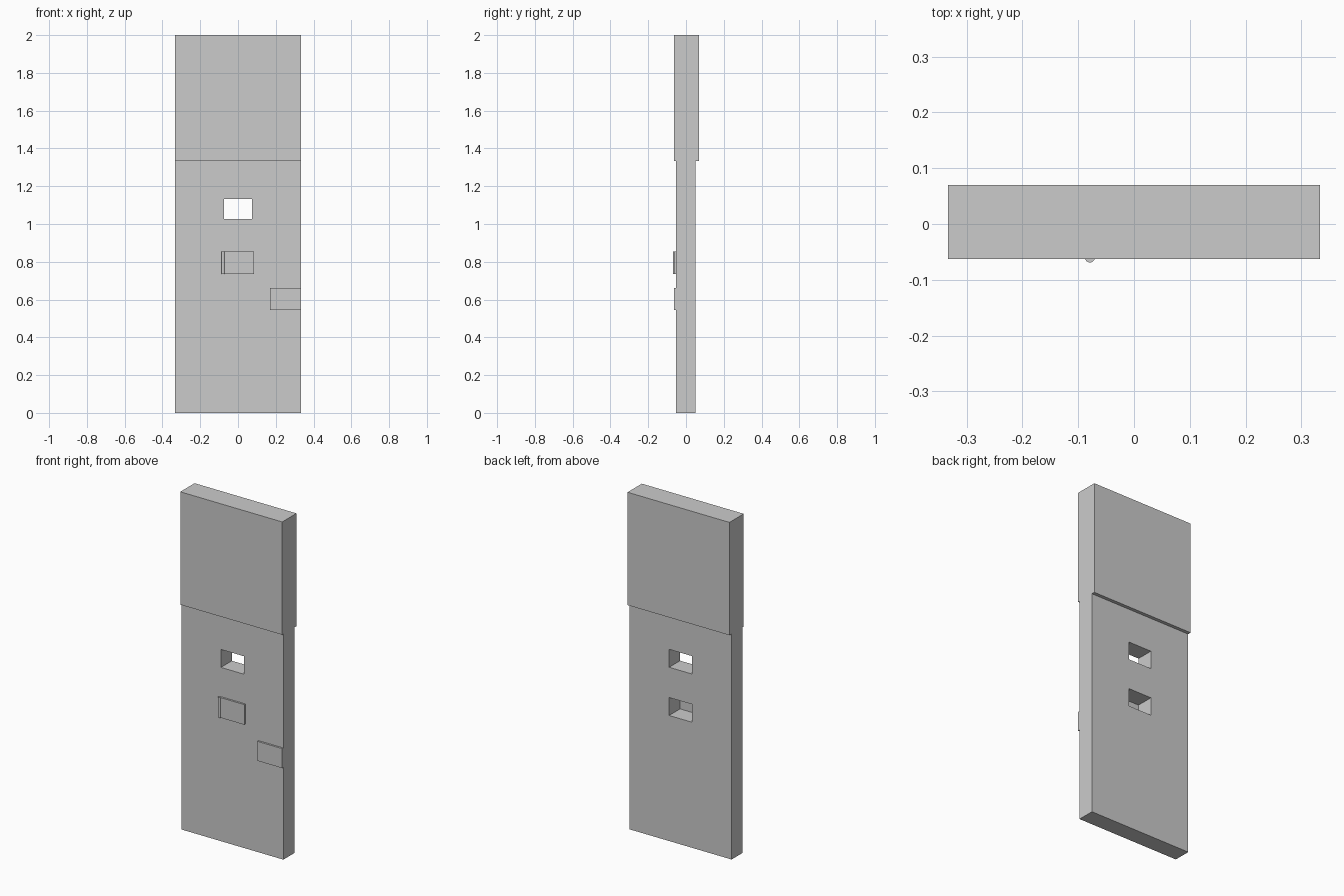
import bpy

if "Cube" in bpy.data.objects:
    bpy.data.objects.remove(bpy.data.objects["Cube"])


def box(name, x, y, z):
    """Axis-aligned box from (min, max) ranges."""
    bpy.ops.mesh.primitive_cube_add(size=1, location=[sum(r) / 2 for r in (x, y, z)])
    ob = bpy.context.object
    ob.name = name
    ob.scale = [r[1] - r[0] for r in (x, y, z)]
    bpy.ops.object.transform_apply(location=False, rotation=False, scale=True)
    return ob


def cut(target, cutter):
    mod = target.modifiers.new("opening", 'BOOLEAN')
    mod.operation = 'DIFFERENCE'
    mod.solver = 'EXACT'
    mod.object = cutter
    bpy.context.view_layer.objects.active = target
    bpy.ops.object.modifier_apply(modifier=mod.name)
    bpy.data.objects.remove(cutter, do_unlink=True)


W = 0.333
FRONT, BACK = -0.052, 0.05
PLATE_FRONT = -0.063

# Thick upper block and thinner lower slab
box("upper_block", (-W, W), (PLATE_FRONT, 0.07), (1.333, 2))
slab = box("lower_slab", (-W, W), (FRONT, BACK), (0, 1.333))

# Two rectangular openings through the slab
for z in ((1.027, 1.133), (0.742, 0.848)):
    cut(slab, box("cutter", (-0.075, 0.075), (-0.2, 0.2), z))

# Flap covering the lower opening, and the plate at the right edge
box("flap", (-0.078, 0.085), (PLATE_FRONT, FRONT), (0.735, 0.854))
box("side_plate", (0.17, W), (PLATE_FRONT, FRONT), (0.545, 0.66))

# Vertical hinge barrel on the flap's left edge
bpy.ops.mesh.primitive_cylinder_add(vertices=16, radius=0.009, depth=0.119,
                                    location=(-0.079, -0.060, 0.7945))
bpy.context.object.name = "hinge_barrel"
bpy.ops.object.shade_smooth_by_angle()
